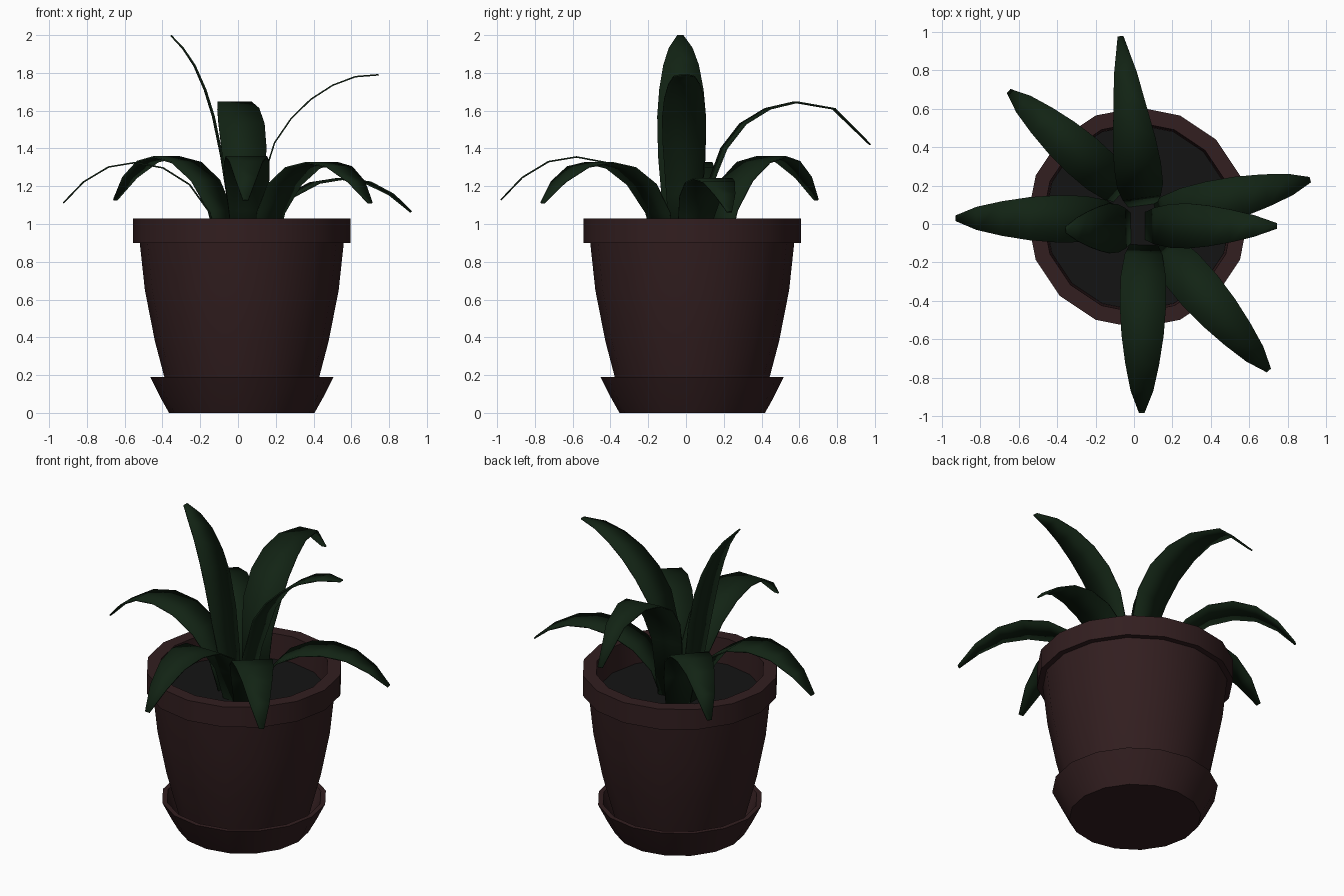
import bpy, bmesh, math
from mathutils import Vector

if "Cube" in bpy.data.objects:
    bpy.data.objects.remove(bpy.data.objects["Cube"])

CX, CY = 0.02, 0.033   # pot axis
SIDES = 16


def material(name, rgb):
    m = bpy.data.materials.new(name)
    m.diffuse_color = (*rgb, 1)
    m.use_nodes = True
    m.node_tree.nodes["Principled BSDF"].inputs["Base Color"].default_value = m.diffuse_color
    return m


CLAY = material("clay", (0.032, 0.013, 0.014))
LEAF = material("leaf_green", (0.006, 0.017, 0.007))
SOIL = material("soil_dark", (0.007, 0.007, 0.007))


def finish(bm, name, mat, angle=35):
    mesh = bpy.data.meshes.new(name)
    bm.to_mesh(mesh)
    bm.free()
    mesh.materials.append(mat)
    ob = bpy.data.objects.new(name, mesh)
    bpy.context.collection.objects.link(ob)
    bpy.ops.object.select_all(action='DESELECT')
    ob.select_set(True)
    bpy.context.view_layer.objects.active = ob
    bpy.ops.object.shade_smooth_by_angle(angle=math.radians(angle))
    return ob


def lathe(name, profile, mat):
    """Revolve (radius, z) points; the first and last rings are capped."""
    bm = bmesh.new()
    rings = []
    for r, z in profile:
        rings.append([bm.verts.new((CX + r * math.cos(a), CY + r * math.sin(a), z))
                      for a in (2 * math.pi * i / SIDES for i in range(SIDES))])
    for lo, hi in zip(rings, rings[1:]):
        for i in range(SIDES):
            j = (i + 1) % SIDES
            bm.faces.new((lo[i], lo[j], hi[j], hi[i]))
    bm.faces.new(rings[0][::-1])
    bm.faces.new(rings[-1])
    return finish(bm, name, mat)


# Saucer, pot and soil
lathe("saucer", [(0.385, 0), (0.43, 0.08), (0.485, 0.19), (0.455, 0.19),
                 (0.41, 0.09), (0.385, 0.05)], CLAY)
lathe("pot", [(0.37, 0.04), (0.41, 0.19), (0.46, 0.38), (0.513, 0.65), (0.54, 0.90),
              (0.575, 0.90), (0.575, 1.03), (0.495, 1.03), (0.485, 0.85)], CLAY)
lathe("soil", [(0.484, 0.855), (0.484, 0.87)], SOIL)


def leaf(name, base, tip, profile, width=1.0):
    """Flat strap leaf: profile is (fraction of reach, z), base to tip."""
    base, tip = Vector((*base, 0)), Vector((*tip, 0))
    side = Vector((0, 0, 1)).cross(tip - base).normalized()
    half = [0.075, 0.1, 0.12, 0.123, 0.112, 0.09, 0.06, 0.015]
    bm = bmesh.new()
    rows = []
    for (s, z), w in zip(profile, half):
        p = base.lerp(tip, s) + Vector((0, 0, z))
        rows.append([bm.verts.new(p + side * w * width * k) for k in (-1, 1)])
    for a, b in zip(rows, rows[1:]):
        bm.faces.new((a[0], b[0], b[1], a[1]))
    ob = finish(bm, name, LEAF)
    mod = ob.modifiers.new("thickness", 'SOLIDIFY')
    mod.thickness = 0.008
    mod.offset = 0


# Low arching leaves share one arc, scaled to each peak height
ARC = [(0, 0), (0.06, 0.43), (0.19, 0.75), (0.36, 0.94), (0.54, 1), (0.71, 0.95),
       (0.87, 0.78), (1, 0.54)]
low = [("front_leaf", (0.05, -0.11), (0.04, -0.98), 1.355, 0.98),
       ("left_leaf", (-0.10, 0.025), (-0.925, 0.03), 1.325, 1.0),
       ("right_leaf", (0.12, 0.04), (0.915, 0.23), 1.24, 0.95),
       ("front_right_leaf", (0.14, -0.11), (0.70, -0.76), 1.325, 0.98),
       ("back_left_leaf", (-0.06, 0.17), (-0.65, 0.69), 1.355, 0.95)]
for name, base, tip, peak, width in low:
    leaf(name, base, tip, [(s, 0.86 + h * (peak - 0.86)) for s, h in ARC], width)

# Taller leaves with their own curves
leaf("tall_left_leaf", (-0.02, -0.02), (-0.355, -0.03),
     [(0, 0.86), (0.08, 1.1), (0.2, 1.36), (0.33, 1.57), (0.46, 1.71), (0.63, 1.84),
      (0.81, 1.93), (1, 1.998)], 1.05)
leaf("tall_right_leaf", (0.06, -0.01), (0.745, -0.01),
     [(0, 0.86), (0.07, 1.16), (0.195, 1.43), (0.325, 1.56), (0.475, 1.66),
      (0.645, 1.735), (0.82, 1.78), (1, 1.79)], 0.95)
leaf("tall_back_leaf", (0.045, 0.10), (-0.07, 0.975),
     [(0, 0.86), (0.045, 1.24), (0.115, 1.4), (0.23, 1.53), (0.38, 1.61), (0.55, 1.645),
      (0.78, 1.61), (1, 1.42)], 1.0)
